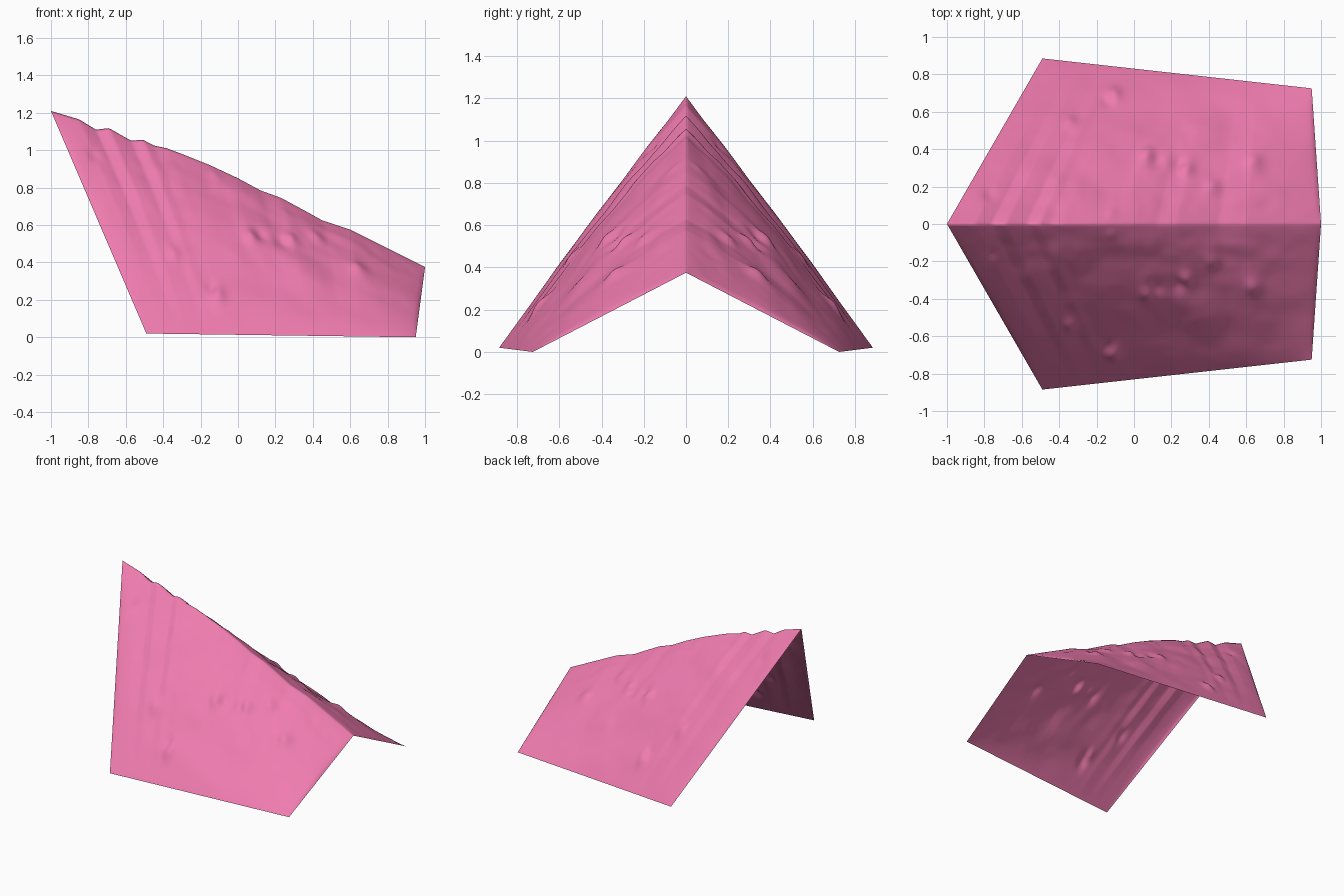
import bpy, bmesh, math
from mathutils import Vector, noise

if "Cube" in bpy.data.objects:
    bpy.data.objects.remove(bpy.data.objects["Cube"])

NS, NT = 150, 70

# ridge line (x, z), slightly lumpy
RIDGE = [(-1, 1.21), (-.85, 1.165), (-.76, 1.11), (-.69, 1.118), (-.57, 1.05), (-.51, 1.057),
         (-.45, 1.025), (-.38, 1.01), (-.3, .98), (-.15, .92), (0, .85), (.12, .785), (.23, .745),
         (.36, .675), (.45, .625), (.6, .575), (.8, .475), (1, .375)]
# lower corners of the panel
LOW_A, LOW_B = Vector((-.49, .885, .02)), Vector((.95, .725, .0))
# small lumps and dents (x, y, radius, height)
LUMPS = [(-.11, .69, .04, .022), (-.14, .66, .03, -.015), (-.34, .54, .035, .018),
         (.07, .37, .04, .02), (.12, .34, .04, -.015), (.28, .29, .04, .02),
         (.24, .33, .04, -.015), (.64, .33, .045, .025), (-.77, .16, .03, -.02),
         (.42, .2, .04, .015), (-.12, .05, .03, .012)]


def ridge_z(x):
    for (x0, z0), (x1, z1) in zip(RIDGE, RIDGE[1:]):
        if x <= x1 + 1e-6:
            return z0 + (z1 - z0) * (x - x0) / (x1 - x0)
    return RIDGE[-1][1]


def panel_point(s, t):
    x = -1 + 2 * s
    p = Vector((x, 0, ridge_z(x))).lerp(LOW_A.lerp(LOW_B, s), t)
    inside = max(0, math.sin(math.pi * s)) ** .4
    across = max(0, math.sin(math.pi * t))
    # gentle outward bulge that rounds the ridge
    p.z += .058 * inside * across ** .8
    # soft creases in the cloth, fading at the borders
    w = inside * min(1, across * 2.5)
    n = noise.noise(Vector((p.x * 4, p.y * 6, 3))) * .014
    n += noise.noise(Vector((p.x * 11, p.y * 13, 8))) * .006 * (1 - t)
    for lx, ly, r, h in LUMPS:
        d2 = (p.x - lx) ** 2 + (p.y - ly) ** 2
        n += h * math.exp(-d2 / (r * r))
    out = Vector((0, .6, .8)) * n * w
    return p + out


# one half of the draped sheet
bm = bmesh.new()
grid = [[bm.verts.new(panel_point(i / NS, j / NT)) for j in range(NT + 1)] for i in range(NS + 1)]
for i in range(NS):
    for j in range(NT):
        bm.faces.new((grid[i][j], grid[i + 1][j], grid[i + 1][j + 1], grid[i][j + 1]))

# mirrored other half, welded along the ridge
half = bm.verts[:] + bm.edges[:] + bm.faces[:]
bmesh.ops.mirror(bm, geom=half, axis='Y', merge_dist=1e-5)
bmesh.ops.remove_doubles(bm, verts=bm.verts[:], dist=1e-5)
bmesh.ops.recalc_face_normals(bm, faces=bm.faces[:])
bm.normal_update()
if sum(f.normal.z for f in bm.faces) < 0:
    bmesh.ops.reverse_faces(bm, faces=bm.faces[:])
for f in bm.faces:
    f.smooth = True

mesh = bpy.data.meshes.new("tent_sheet")
bm.to_mesh(mesh)
bm.free()
tent = bpy.data.objects.new("tent_sheet", mesh)
bpy.context.collection.objects.link(tent)

# pink cloth
pink = bpy.data.materials.new("pink_cloth")
pink.diffuse_color = (.87, .2, .43, 1)
pink.use_nodes = True
pink.node_tree.nodes["Principled BSDF"].inputs["Base Color"].default_value = pink.diffuse_color
mesh.materials.append(pink)
